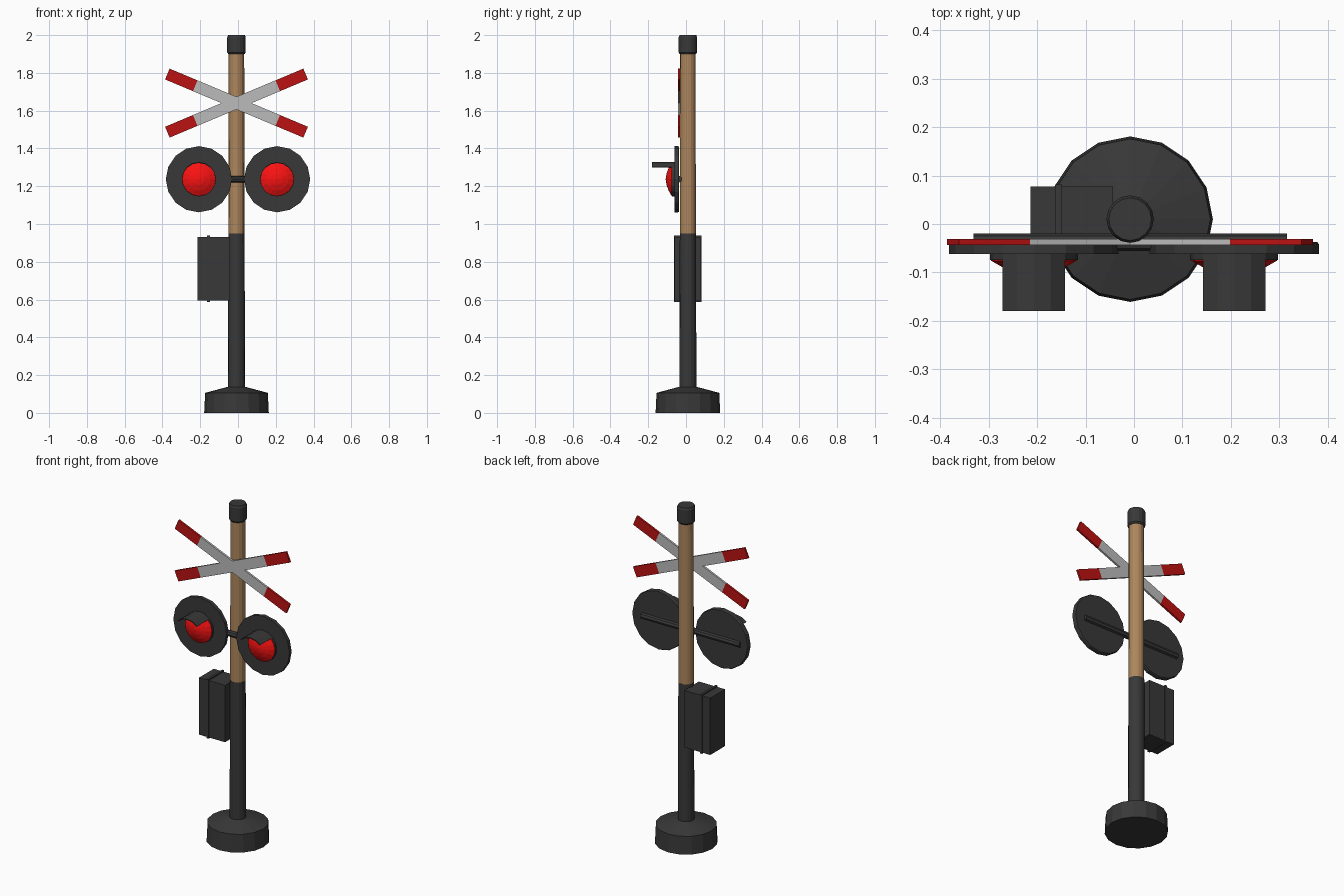
import bpy, bmesh
from math import cos, sin, pi, radians
from mathutils import Matrix, Vector

if "Cube" in bpy.data.objects:
    bpy.data.objects.remove(bpy.data.objects["Cube"])

PX, PY = -0.008, 0.01   # pole axis


def material(name, r, g, b):
    m = bpy.data.materials.new(name)
    m.diffuse_color = (r, g, b, 1)
    m.use_nodes = True
    m.node_tree.nodes["Principled BSDF"].inputs["Base Color"].default_value = m.diffuse_color
    return m


DARK = material("dark_metal", 0.04, 0.04, 0.04)
WOOD = material("wood", 0.42, 0.24, 0.11)
PALE = material("pale_grey", 0.5, 0.5, 0.5)
RED = material("sign_red", 0.5, 0.006, 0.006)
LAMP = material("lamp_red", 0.95, 0.006, 0.006)

AXES = {"z": Matrix(),
        "-y": Matrix.Rotation(pi / 2, 4, "X"),
        "x": Matrix.Rotation(pi / 2, 4, "Y")}


def finish(name, bm, mat):
    bmesh.ops.recalc_face_normals(bm, faces=bm.faces)
    me = bpy.data.meshes.new(name)
    bm.to_mesh(me)
    bm.free()
    me.materials.append(mat)
    ob = bpy.data.objects.new(name, me)
    bpy.context.collection.objects.link(ob)
    return ob


def lathe(name, profile, origin, mat, axis="z", n=16):
    """Turn (radius, height) points about an axis, capping both ends."""
    bm = bmesh.new()
    rings = []
    for r, h in profile:
        k = n if r > 0 else 1
        rings.append([bm.verts.new((r * cos(2 * pi * i / n), r * sin(2 * pi * i / n), h))
                      for i in range(k)])
    for a, b in zip(rings, rings[1:]):
        for i in range(n):
            j = (i + 1) % n
            if len(b) == 1:
                bm.faces.new((a[i], a[j], b[0]))
            else:
                bm.faces.new((a[i], a[j], b[j], b[i]))
    for ring in (rings[0], rings[-1]):
        if len(ring) > 1:
            bm.faces.new(ring)
    bm.transform(Matrix.Translation(origin) @ AXES[axis])
    return finish(name, bm, mat)


def prism(name, pts, y0, y1, mat):
    """Extrude an (x, z) outline from y0 to y1."""
    bm = bmesh.new()
    face = bm.faces.new([bm.verts.new((x, y0, z)) for x, z in pts])
    out = bmesh.ops.extrude_face_region(bm, geom=[face])
    verts = [v for v in out["geom"] if isinstance(v, bmesh.types.BMVert)]
    bmesh.ops.translate(bm, verts=verts, vec=(0, y1 - y0, 0))
    return finish(name, bm, mat)


def box(name, lo, hi, mat):
    return prism(name, [(lo[0], lo[2]), (hi[0], lo[2]), (hi[0], hi[2]), (lo[0], hi[2])],
                 lo[1], hi[1], mat)


# Base, pole and cap
lathe("base", [(0.171, 0), (0.166, 0.106), (0.05, 0.137)], (PX, PY, 0), DARK)
lathe("lower_pole", [(0.045, 0.12), (0.043, 0.95)], (PX, PY, 0), DARK)
lathe("upper_pole", [(0.042, 0.95), (0.041, 1.91)], (PX, PY, 0), WOOD)
lathe("pole_cap", [(0.043, 1.9), (0.049, 1.908), (0.049, 1.988), (0.044, 2.0)], (PX, PY, 0), DARK)

# Crossed boards: pale centre with four red tips
A, HW, R1, R2, CZ = radians(22.8), 0.031, 0.237, 0.397, 1.64
arms = [A, pi - A, pi + A, 2 * pi - A]


def arm_point(a, along, side):
    return (PX + along * cos(a) - side * sin(a), CZ + along * sin(a) + side * cos(a))


notch = [(0, HW / cos(A)), (-HW / sin(A), 0), (0, -HW / cos(A)), (HW / sin(A), 0)]
cross = []
for a, (nx, nz) in zip(arms, notch):
    cross += [arm_point(a, R1, -HW), arm_point(a, R1, HW), (PX + nx, CZ + nz)]
prism("crossed_boards", cross, -0.043, -0.031, PALE)
for i, a in enumerate(arms):
    prism(f"board_tip_{i + 1}",
          [arm_point(a, R1, -HW), arm_point(a, R2, -HW), arm_point(a, R2, HW), arm_point(a, R1, HW)],
          -0.043, -0.031, RED)

# Lamps and the bar that carries them
LZ = 1.237
lathe("lamp_bar", [(0.018, -0.324), (0.018, 0.324)], (PX, -0.038, LZ), DARK, "x", 8)
for side, x in (("left", -0.207), ("right", 0.207)):
    o = (x, 0, LZ)
    lathe(f"{side}_lamp_disc", [(0.172, 0.037), (0.175, 0.042), (0.175, 0.062)], o, DARK, "-y")
    lathe(f"{side}_lamp_rim", [(0.091, 0.06), (0.091, 0.074)], o, DARK, "-y")
    lathe(f"{side}_lamp_lens", [(0.089, 0.07), (0.088, 0.076), (0.06, 0.092), (0.03, 0.103), (0, 0.108)],
          o, LAMP, "-y")
    # Quarter-round hood over the lens
    arc = [pi / 4 + i * pi / 8 for i in range(5)]
    pts = [(x + 0.091 * cos(t), LZ + 0.091 * sin(t)) for t in arc]
    pts += [(x + 0.086 * cos(t), LZ + 0.086 * sin(t)) for t in reversed(arc)]
    prism(f"{side}_lamp_hood", pts, -0.18, -0.06, DARK)

# Control box with a raised seam
box("control_box", (-0.214, -0.06, 0.594), (-0.043, 0.078, 0.932), DARK)
box("control_box_seam", (-0.163, -0.064, 0.588), (-0.149, 0.082, 0.939), DARK)
